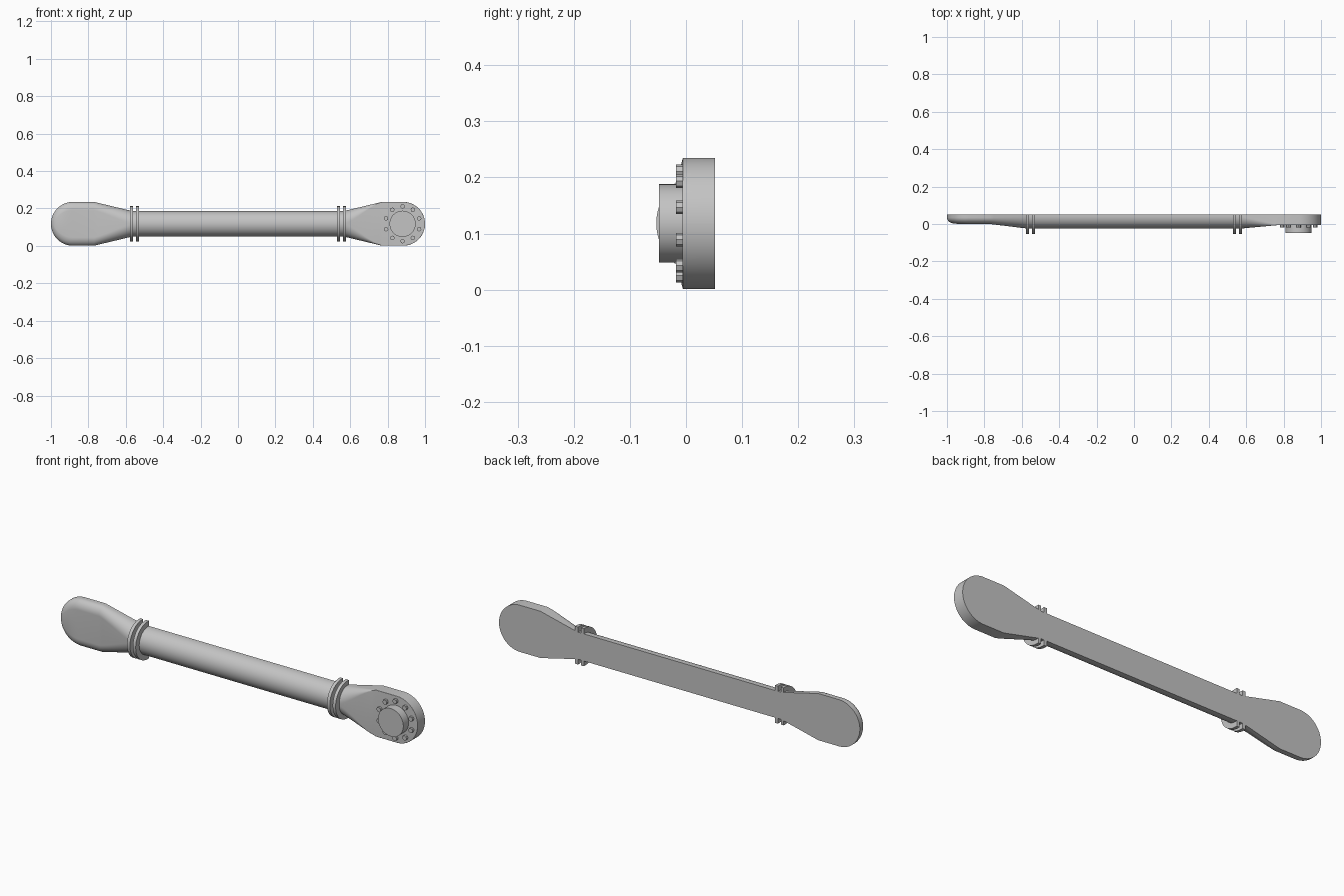
import bpy, bmesh, math
from mathutils import Matrix

if "Cube" in bpy.data.objects:
    bpy.data.objects.remove(bpy.data.objects["Cube"])

MID, BACK = 0.118, 0.052      # centre height, flat back plane
R, CX = 0.117, 0.883          # end radius and its centre distance
STEPS = 14

grey = bpy.data.materials.new("light grey metal")
grey.use_nodes = True
colour = (0.55, 0.55, 0.55, 1)
grey.diffuse_color = colour
grey.node_tree.nodes["Principled BSDF"].inputs["Base Color"].default_value = colour


def finish(name, bm):
    bmesh.ops.recalc_face_normals(bm, faces=bm.faces[:])
    mesh = bpy.data.meshes.new(name)
    bm.to_mesh(mesh)
    bm.free()
    mesh.materials.append(grey)
    ob = bpy.data.objects.new(name, mesh)
    bpy.context.collection.objects.link(ob)
    bpy.ops.object.select_all(action="DESELECT")
    ob.select_set(True)
    bpy.context.view_layer.objects.active = ob
    bpy.ops.object.shade_smooth_by_angle(angle=math.radians(35))
    return ob


def section(x, w, front, rz, ry, tip=None):
    """Flat-backed arch: half width w, front plane, elliptical corner rz by ry."""
    rz = min(rz, w)
    half = []
    for i in range(STEPS + 1):
        a = math.pi / 2 * i / STEPS
        z = w - rz + rz * math.cos(a)
        y = front + ry * (1 - math.sin(a))
        if tip:                # roll the rim around the rounded end
            d = max(0, R - math.hypot(abs(x) - CX, z))
            k = 1 - min(d / tip, 1)
            y = front + ry * (1 - math.sqrt(1 - k * k))
        half.append((y, z))
    pts = [(BACK, -w)] + [(y, -z) for y, z in half] + half[::-1] + [(BACK, w)]
    return [(x, y, z + MID) for y, z in pts]


def loft(name, sections):
    bm = bmesh.new()
    rows = [[bm.verts.new(p) for p in s] for s in sections]
    n = len(rows[0])
    for a, b in zip(rows, rows[1:]):
        for i in range(n):
            j = (i + 1) % n
            bm.faces.new((a[i], a[j], b[j], b[i]))
    bm.faces.new(rows[0])
    bm.faces.new(rows[-1][::-1])
    bmesh.ops.remove_doubles(bm, verts=bm.verts[:], dist=0.00005)
    return finish(name, bm)


def head(name, side, front, rz, ry, rolled):
    """Neck that widens from the tube, then a plate with a round end."""
    rows = []
    for i in range(11):
        t = i / 10
        e = t * t * (3 - 2 * t)
        mix = lambda a, b, k: a + (b - a) * k
        rows.append(section(side * mix(0.565, 0.77, t), mix(0.068, R, t),
                            mix(-0.025, front, t), mix(0.068, rz, e),
                            mix(0.067, ry, t)))
    for i in range(25):
        a = math.radians(89.3) * i / 24
        rows.append(section(side * (CX + R * math.sin(a)), R * math.cos(a),
                            front, rz, ry, rz if rolled else None))
    return loft(name, rows)


def disc(name, x, z, radius, y0, y1, sides):
    bm = bmesh.new()
    place = (Matrix.Translation((x, (y0 + y1) / 2, z))
             @ Matrix.Rotation(math.pi / 2, 4, "X"))
    bmesh.ops.create_cone(bm, cap_ends=True, segments=sides, radius1=radius,
                          radius2=radius, depth=abs(y1 - y0), matrix=place)
    return finish(name, bm)


# Tube
loft("tube", [section(x, 0.068, -0.025, 0.068, 0.067) for x in (-0.568, 0.568)])

# Heads: soft-edged on the right, crisp plate on the left
head("right_head", -1, 0.0, 0.045, 0.035, True)
head("left_head", 1, -0.006, 0.002, 0.002, False)

# Paired collar rings at each end of the tube
for side, word in ((-1, "right"), (1, "left")):
    for x, place in ((0.538, "inner"), (0.57, "outer")):
        loft(f"{word}_{place}_ring",
             [section(side * x + dx, 0.094, -0.053, 0.094, 0.095)
              for dx in (-0.008, 0.008)])

# Hub with a circle of bolts
disc("hub", 0.88, MID, 0.07, -0.048, 0.0, 48)
for i in range(10):
    a = math.tau * i / 10
    disc(f"bolt_{i + 1}", 0.88 + 0.093 * math.sin(a), MID + 0.093 * math.cos(a),
         0.012, -0.018, 0.0, 8)
